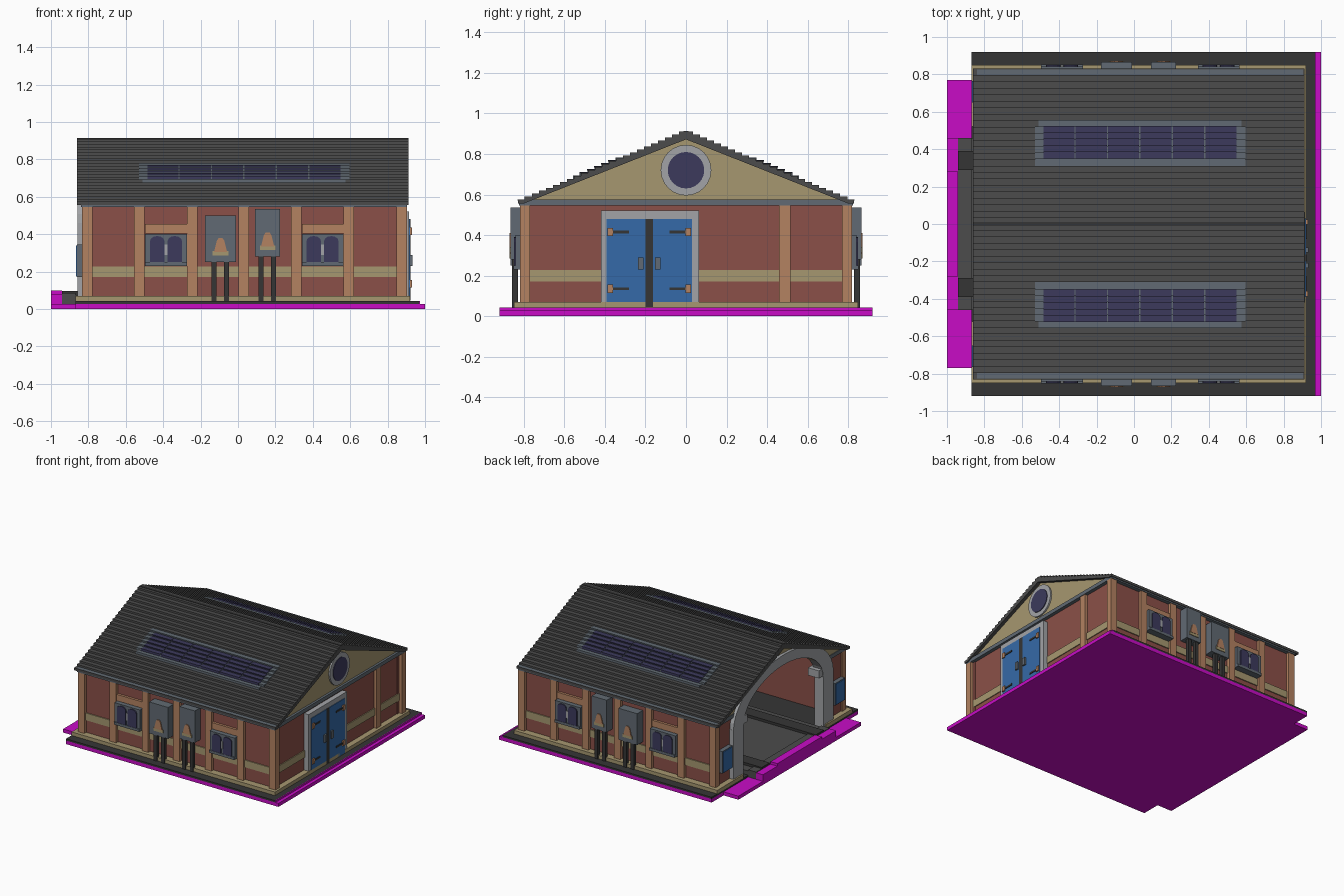
import bpy, bmesh, math

if "Cube" in bpy.data.objects:
    bpy.data.objects.remove(bpy.data.objects["Cube"], do_unlink=True)


def material(name, hexa):
    rgb = [int(hexa[i:i + 2], 16) / 255 for i in (0, 2, 4)]
    lin = [c / 12.92 if c <= 0.04045 else ((c + 0.055) / 1.055) ** 2.4 for c in rgb] + [1]
    m = bpy.data.materials.new(name)
    m.use_nodes = True
    m.diffuse_color = lin
    m.node_tree.nodes["Principled BSDF"].inputs["Base Color"].default_value = lin
    return m


magenta = material("magenta", "C80CC6")
brick = material("brick red", "8B5048")
timber = material("timber orange", "B38261")
tan = material("tan stone", "A69770")
slate = material("slate grey", "616A73")
navy = material("navy glass", "3C3A5C")
blue = material("door blue", "356AA8")
light = material("light grey", "A2A4A7")
dark = material("dark grey", "353535")
tile = material("roof grey", "4C4C4C")


def prism(name, mat, pts, axis, a, b):
    """Extrude a 2D outline along an axis from a to b."""
    put = {"x": lambda p, t: (t, *p), "y": lambda p, t: (p[0], t, p[1]),
           "z": lambda p, t: (*p, t)}[axis]
    bm = bmesh.new()
    lo = [bm.verts.new(put(p, a)) for p in pts]
    hi = [bm.verts.new(put(p, b)) for p in pts]
    bm.faces.new(lo)
    bm.faces.new(hi[::-1])
    n = len(pts)
    for i in range(n):
        j = (i + 1) % n
        bm.faces.new((lo[j], lo[i], hi[i], hi[j]))
    bmesh.ops.recalc_face_normals(bm, faces=bm.faces)
    me = bpy.data.meshes.new(name)
    bm.to_mesh(me)
    bm.free()
    me.materials.append(mat)
    ob = bpy.data.objects.new(name, me)
    bpy.context.collection.objects.link(ob)
    return ob


def box(name, mat, x0, x1, y0, y1, z0, z1):
    return prism(name, mat, [(x0, y0), (x1, y0), (x1, y1), (x0, y1)], "z", z0, z1)


def ellipse(cy, cz, ry, rz, a0, a1, n):
    return [(cy + ry * math.cos(a0 + (a1 - a0) * i / n),
             cz + rz * math.sin(a0 + (a1 - a0) * i / n)) for i in range(n + 1)]


# ground slab, pavement and raised entry
prism("ground_slab", magenta, [(-.87, -.92), (1, -.92), (1, .92), (-.87, .92), (-.87, .77),
                               (-1, .77), (-1, -.77), (-.87, -.77)], "z", 0, .028)
box("pavement", dark, -.87, .968, -.92, .92, .028, .042)
box("pavement_edge", magenta, .968, .974, -.92, .92, .028, .042)
box("entry_lip", magenta, -1, -.94, -.46, .46, .028, .08)
box("entry_lip_top", magenta, -1, -.94, -.28, .28, .08, .1)
box("entry_step", tile, -.94, -.87, -.46, .46, .028, .085)
box("inner_floor", tile, -.87, .84, -.46, .46, .042, .075)
for s, side in ((-1, "right"), (1, "left")):
    box("floor_rail_" + side, dark, -.94, .8, s * .34 - .05, s * .34 + .05, .07, .095)

# side walls, mirrored front and back
PILLARS = [-.807, -.527, -.244, .032, .312, .593, .876]
for s, side in ((-1, "front"), (1, "back")):
    def part(name, mat, x0, x1, ya, yb, z0, z1):
        return box(side + "_" + name, mat, x0, x1, min(s * ya, s * yb), max(s * ya, s * yb), z0, z1)

    part("wall", brick, -.82, .88, .75, .795, .042, .55)
    part("base_course", tan, -.87, .92, .75, .85, .042, .07)
    part("tan_band", tan, -.82, .88, .78, .803, .17, .227)
    part("eave_beam", slate, -.835, .903, .76, .825, .545, .575)
    for i, x in enumerate(PILLARS):
        part(f"pillar_{i}", timber, x - .028, x + .028, .77, .82, .07, .545)

    # window bays
    for w, (a, b) in enumerate(((-.497, -.273), (.341, .563))):
        c = (a + b) / 2
        part(f"lintel_{w}", timber, a, b, .78, .815, .405, .455)
        part(f"window_frame_{w}", slate, a, b, .78, .842, .23, .4)
        part(f"window_sill_{w}", slate, a, b, .84, .852, .23, .25)
        for k in (-1, 1):
            p = c + k * .047
            arch = ellipse(p, .365, .038, .025, 0, math.pi, 6)
            prism(f"{side}_pane_{w}_{k}", navy, [(p - .038, .25), (p + .038, .25)] + arch,
                  "y", s * .835, s * .85)
        part(f"window_latch_{w}", light, c - .008, c + .008, .84, .849, .29, .345)

    # utility cabinets with pipes and a lamp emblem
    for k, (a, b, z0, z1) in enumerate(((-.176, -.01, .25, .5), (.092, .225, .28, .535))):
        c = (a + b) / 2
        part(f"cabinet_{k}", slate, a, b, .78, .865, z0, z1)
        for d in (-.035, .032):
            part(f"pipe_{k}_{d}", dark, c + d - .014, c + d + .014, .83, .858, .042, z0)
        part(f"emblem_foot_{k}", tan, c - .042, c + .042, .86, .87, z0 + .035, z0 + .06)
        z = z0 + .055
        prism(f"{side}_emblem_{k}", timber,
              [(c - .035, z), (c + .035, z), (c + .02, z + .06), (c + .01, z + .075),
               (c - .01, z + .075), (c - .02, z + .06)], "y", s * .86, s * .872)

# door gable wall
box("door_wall", brick, .83, .875, -.795, .795, .042, .55)
box("door_base_course", tan, .84, .92, -.85, .85, .042, .07)
for a, b in ((-.775, -.42), (.06, .775)):
    box("door_wall_band", tan, .86, .882, a, b, .17, .227)
box("door_wall_pillar", timber, .86, .898, .46, .515, .07, .545)
box("door_eave_beam", slate, .84, .903, -.825, .825, .545, .575)
prism("door_gable", tan, [(-.81, .555), (.81, .555), (0, .88)], "x", .83, .885)
ring = ellipse(0, .72, .125, .125, 0, 2 * math.pi, 24)[:-1]
glass = ellipse(0, .72, .09, .09, 0, 2 * math.pi, 24)[:-1]
prism("round_window_frame", light, ring, "x", .82, .897)
prism("round_window_glass", navy, glass, "x", .815, .902)

# double door
box("door_frame", light, .86, .915, -.42, .065, .042, .52)
box("door_post", dark, .86, .921, -.2, -.163, .045, .48)
for s, side in ((-1, "right"), (1, "left")):
    c = -.1815
    def span(a, b):
        return sorted((c + s * a, c + s * b))
    box("door_leaf_" + side, blue, .9, .92, *span(.0185, .21), .045, .48)
    box("door_handle_" + side, slate, .915, .932, *span(.028, .055), .23, .29)
    for z in (.135, .415):
        box("hinge_strap_" + side, dark, .915, .925, *span(.1, .195), z - .007, z + .007)
        box("hinge_plate_" + side, timber, .915, .929, *span(.178, .205), z - .02, z + .02)

# open gable wall with arch
arch_in = ellipse(0, .45, .5, .29, 0, math.pi, 20)
arch_out = ellipse(0, .45, .63, .37, 0, math.pi, 20)
for s, side in ((-1, "right"), (1, "left")):
    def span(a, b):
        return sorted((s * a, s * b))
    box("arch_wall_" + side, brick, -.825, -.79, *span(.52, .8), .042, .55)
    box("arch_base_" + side, tan, -.87, -.8, *span(.52, .85), .042, .07)
    box("arch_column_" + side, light, -.858, -.78, *span(.5, .63), .042, .46)
    box("arch_bracket_" + side, light, -.855, -.76, *span(.45, .53), .46, .52)
    box("arch_panel_" + side, slate, -.86, -.8, *span(.645, .77), .17, .345)
    box("arch_panel_face_" + side, blue, -.866, -.86, *span(.65, .765), .175, .34)
    box("arch_eave_beam_" + side, slate, -.84, -.79, *span(.57, .825), .545, .575)
prism("arch_ring", light, arch_out + arch_in[::-1], "x", -.858, -.78)
upper = [p for p in arch_in if p[1] > .55]
prism("arch_gable", tan, [(-.81, .55), (0, .88), (.81, .55)] + upper, "x", -.835, -.79)

# stepped roof
N, W, H = 24, .0346, .01457


def stairs(i0, i1, lift=0.0):
    """Stepped outline from step i0 to step i1, running down the slope."""
    pts = []
    for i in range(i0, i1):
        z = .91 - i * H + lift
        pts += [(i * W, z), ((i + 1) * W + lift, z)]
    return pts


right = stairs(0, N)
left = [(-y, z) for y, z in right[:0:-1]]
prism("roof", tile, left + right + [(.83, .556), (.8, .556), (0, .872), (-.8, .556), (-.83, .556)],
      "x", -.862, .912)
box("ridge_cap", dark, -.862, .912, -.012, .012, .9, .913)


def roof_strip(name, mat, s, i0, i1, x0, x1, lift):
    pts = stairs(i0, i1, lift)
    pts += [(pts[-1][0], .91 - i1 * H - .004), (i0 * W, pts[0][1] - .02)]
    prism(name, mat, [(s * y, z) for y, z in pts], "x", x0, x1)


# solar panels
for s, side in ((-1, "front"), (1, "back")):
    roof_strip(side + "_solar_frame", slate, s, 9, 15, -.53, .595, .003)
    roof_strip(side + "_solar_frame_foot", slate, s, 15, 16, -.51, .575, .003)
    for k in range(6):
        x = -.485 + k * .1735
        roof_strip(f"{side}_solar_panel_{k}", navy, s, 10, 15, x, x + .166, .006)
